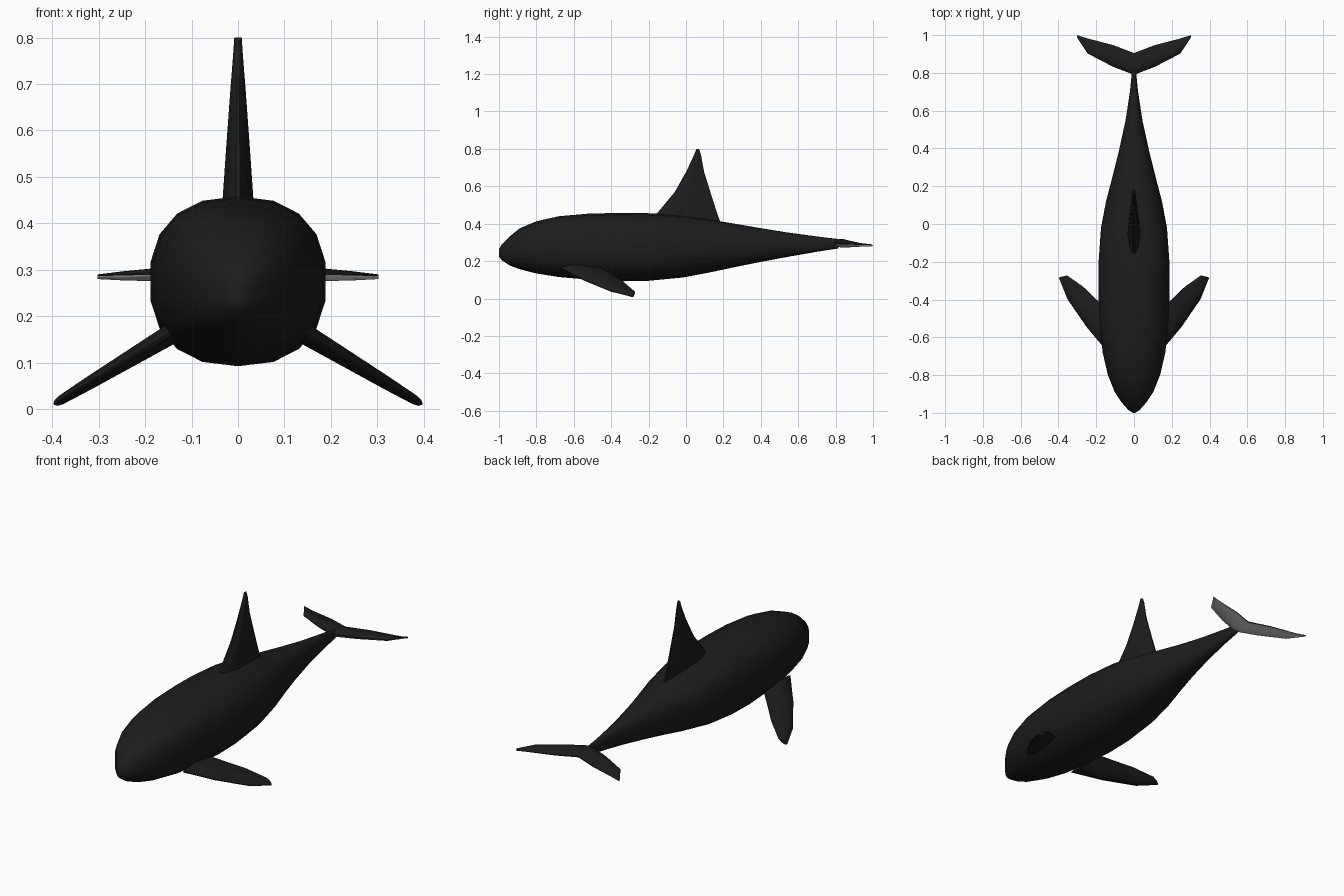
import bpy, bmesh, math
from mathutils import Vector

if "Cube" in bpy.data.objects:
    bpy.data.objects.remove(bpy.data.objects["Cube"])


def material(name, value):
    m = bpy.data.materials.new(name)
    m.diffuse_color = (value, value, value * 1.05, 1)
    m.use_nodes = True
    m.node_tree.nodes["Principled BSDF"].inputs["Base Color"].default_value = m.diffuse_color
    return m


BLACK = material("black_skin", 0.012)
PALE = material("pale_skin", 0.6)


def loft(name, rings, angle, pale_below=False):
    """Skin a list of equal-length closed rings and cap both ends."""
    bm = bmesh.new()
    loops = [[bm.verts.new(p) for p in ring] for ring in rings]
    n = len(loops[0])
    for a, b in zip(loops, loops[1:]):
        for i in range(n):
            j = (i + 1) % n
            bm.faces.new((a[i], a[j], b[j], b[i]))
    bm.faces.new(loops[0])
    bm.faces.new(loops[-1])
    bmesh.ops.recalc_face_normals(bm, faces=bm.faces[:])
    bm.normal_update()
    if pale_below:
        for f in bm.faces:
            f.material_index = int(f.normal.z < -0.05)
    me = bpy.data.meshes.new(name)
    bm.to_mesh(me)
    bm.free()
    me.materials.append(BLACK)
    if pale_below:
        me.materials.append(PALE)
    ob = bpy.data.objects.new(name, me)
    bpy.context.collection.objects.link(ob)
    bpy.ops.object.select_all(action='DESELECT')
    ob.select_set(True)
    bpy.context.view_layer.objects.active = ob
    bpy.ops.object.shade_smooth_by_angle(angle=math.radians(angle))
    return ob


# Fin cross-section: (fraction along chord, share of half thickness)
LENS = [(0, 0.15), (0.12, 0.7), (0.36, 1), (0.7, 0.6), (1, 0.12)]


def fin_ring(lead, trail, half, normal):
    lead, trail, normal = Vector(lead), Vector(trail), Vector(normal).normalized()
    up = [lead.lerp(trail, t) + normal * half * h for t, h in LENS]
    down = [lead.lerp(trail, t) - normal * half * h for t, h in reversed(LENS)]
    return up + down


# Body: 18-sided rounded rings, stations are (y, top, bottom, half width)
STATIONS = [
    (-1.0, 0.265, 0.225, 0.006), (-0.985, 0.288, 0.205, 0.03),
    (-0.945, 0.33, 0.178, 0.066), (-0.89, 0.375, 0.157, 0.103),
    (-0.8, 0.413, 0.134, 0.14), (-0.68, 0.44, 0.115, 0.168),
    (-0.52, 0.454, 0.101, 0.185), (-0.35, 0.458, 0.092, 0.191),
    (-0.2, 0.456, 0.095, 0.19), (-0.02, 0.445, 0.112, 0.177),
    (0.12, 0.424, 0.138, 0.15), (0.26, 0.4, 0.168, 0.113),
    (0.4, 0.376, 0.196, 0.078), (0.55, 0.352, 0.224, 0.045),
    (0.7, 0.332, 0.25, 0.022), (0.815, 0.318, 0.268, 0.01)]


def soft(v):
    return math.copysign(abs(v) ** 0.85, v) if abs(v) > 1e-6 else 0.0


rings = []
for y, top, bottom, w in STATIONS:
    mid, h = (top + bottom) / 2, (top - bottom) / 2
    rings.append([(w * soft(math.sin(a)), y, mid + h * soft(math.cos(a)))
                  for a in (math.tau * i / 18 for i in range(18))])
loft("body", rings, 60)

# Dorsal fin: (z, front y, back y, half thickness)
DORSAL = [(0.39, -0.23, 0.19, 0.038), (0.455, -0.155, 0.167, 0.033),
          (0.57, -0.06, 0.13, 0.025), (0.68, 0.002, 0.096, 0.017),
          (0.77, 0.044, 0.08, 0.01), (0.8, 0.056, 0.07, 0.008)]
loft("dorsal_fin", [fin_ring((0, f, z), (0, b, z), t, (1, 0, 0))
                    for z, f, b, t in DORSAL], 35)

# Pectoral fins: (lead x, lead y, trail x, trail y, half thickness) on a sloped plane
PECTORAL = [(0.145, -0.67, 0.145, -0.45, 0.022), (0.25, -0.545, 0.205, -0.395, 0.018),
            (0.35, -0.40, 0.27, -0.332, 0.014), (0.397, -0.285, 0.355, -0.272, 0.01)]


def slope(x):
    return 0.155 - 0.6 * (x - 0.155)


for side, label in ((1, "right"), (-1, "left")):
    loft(label + "_pectoral_fin",
         [fin_ring((side * lx, ly, slope(lx)), (side * tx, ty, slope(tx)), t, (side * 0.6, 0, 1))
          for lx, ly, tx, ty, t in PECTORAL], 35)

# Tail flukes: (x, lead y, trail y, z, half thickness), mirrored about the middle
FLUKE = [(0, 0.79, 0.905, 0.298, 0.024), (0.11, 0.832, 0.947, 0.294, 0.018),
         (0.245, 0.902, 0.982, 0.289, 0.01), (0.303, 0.99, 1.0, 0.287, 0.005)]
fluke = [(-x, *rest) for x, *rest in reversed(FLUKE[1:])] + FLUKE
loft("tail_flukes", [fin_ring((x, l, z), (x, t, z - 0.006), h, (0, 0, 1))
                     for x, l, t, z, h in fluke], 35, pale_below=True)
